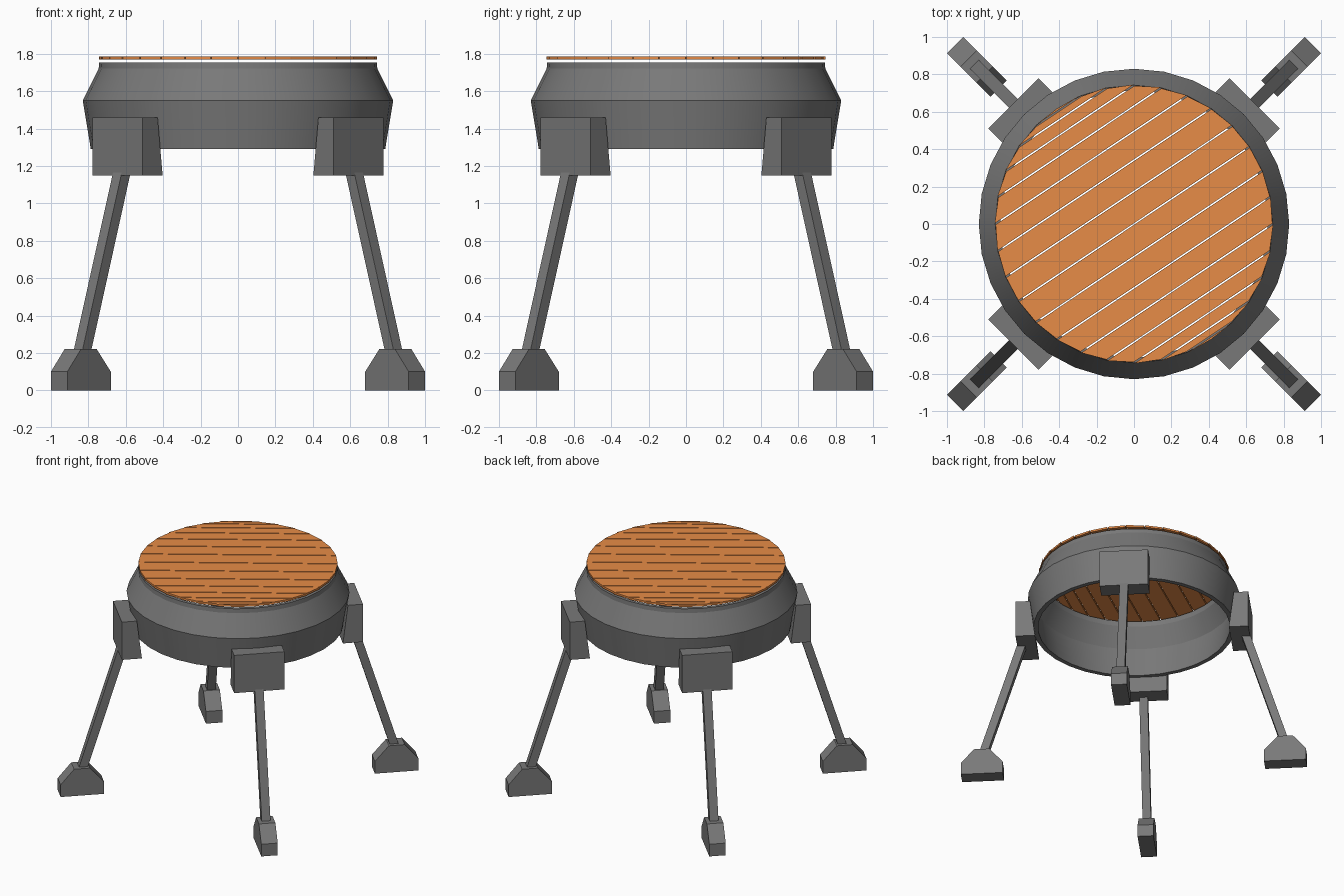
import bpy, bmesh, math

if "Cube" in bpy.data.objects:
    bpy.data.objects.remove(bpy.data.objects["Cube"])

SIDES = 32


def material(name, rgb):
    m = bpy.data.materials.new(name)
    m.diffuse_color = (*rgb, 1)
    m.use_nodes = True
    m.node_tree.nodes["Principled BSDF"].inputs["Base Color"].default_value = m.diffuse_color
    return m


dark = material("dark_grey", (0.19, 0.19, 0.19))
orange = material("orange_panel", (0.8, 0.262, 0.063))


def finish(name, bm, mat):
    bmesh.ops.recalc_face_normals(bm, faces=bm.faces)
    me = bpy.data.meshes.new(name)
    bm.to_mesh(me)
    bm.free()
    ob = bpy.data.objects.new(name, me)
    bpy.context.collection.objects.link(ob)
    me.materials.append(mat)
    return ob


def prism(bm, lower, upper):
    """Closed solid between two matching loops of points."""
    a = [bm.verts.new(p) for p in lower]
    b = [bm.verts.new(p) for p in upper]
    n = len(a)
    bm.faces.new(a)
    bm.faces.new(b[::-1])
    for i in range(n):
        bm.faces.new((a[i], a[(i + 1) % n], b[(i + 1) % n], b[i]))


def leg_part(name, profile, half_width, angle):
    """Extrude a (radius, height) profile sideways and turn it to a corner."""
    bm = bmesh.new()
    prism(bm, [(r, -half_width, z) for r, z in profile],
          [(r, half_width, z) for r, z in profile])
    finish(name, bm, dark).rotation_euler.z = angle


# Open hoop body: walled ring with a belt and a narrowed rim (closed profile)
profile = [(0.787, 1.29), (0.83, 1.55), (0.745, 1.72), (0.742, 1.754),
           (0.715, 1.754), (0.715, 1.71), (0.79, 1.55), (0.75, 1.29)]
bm = bmesh.new()
rings = [[bm.verts.new((r * math.cos(k * math.tau / SIDES),
                        r * math.sin(k * math.tau / SIDES), z))
          for k in range(SIDES)] for r, z in profile]
for lo, hi in zip(rings, rings[1:] + rings[:1]):
    for k in range(SIDES):
        n = (k + 1) % SIDES
        bm.faces.new((lo[k], lo[n], hi[n], hi[k]))
hoop = finish("hoop_body", bm, dark)
bpy.ops.object.select_all(action='DESELECT')
hoop.select_set(True)
bpy.context.view_layer.objects.active = hoop
bpy.ops.object.shade_smooth_by_angle(angle=math.radians(20))

# Round top panel, split into parallel planks with narrow gaps
R, GAP = 0.742, 0.004
bm = bmesh.new()
step = math.tau / SIDES
last = SIDES // 2 - 1
for i in range(last + 1):
    a0, a1 = i * step, (i + 1) * step
    x0, y0 = R * math.cos(a0), R * math.sin(a0)
    x1, y1 = R * math.cos(a1), R * math.sin(a1)
    x0 -= GAP if i else 0
    x1 += GAP if i < last else 0
    if i == 0:
        loop = [(x0, 0), (x1, y1), (x1, -y1)]
    elif i == last:
        loop = [(x0, -y0), (x0, y0), (x1, 0)]
    else:
        loop = [(x0, -y0), (x0, y0), (x1, y1), (x1, -y1)]
    prism(bm, [(x, y, 1.77) for x, y in loop], [(x, y, 1.786) for x, y in loop])
finish("top_panel", bm, orange).rotation_euler.z = 11 * step

# Four legs on the diagonals: bracket, slanted strut and foot
bracket = [(0.76, 1.15), (0.912, 1.15), (0.912, 1.46), (0.798, 1.46)]
strut = [(1.153, 0.18), (1.22, 0.18), (0.901, 1.2), (0.834, 1.2)]
foot = [(1.024, 0), (1.352, 0), (1.352, 0.1), (1.25, 0.22), (1.13, 0.22), (1.024, 0.1)]
for i, corner in enumerate(("back_right", "back_left", "front_left", "front_right")):
    angle = math.radians(45 + 90 * i)
    leg_part(corner + "_bracket", bracket, 0.19, angle)
    leg_part(corner + "_strut", strut, 0.033, angle)
    leg_part(corner + "_foot", foot, 0.062, angle)
